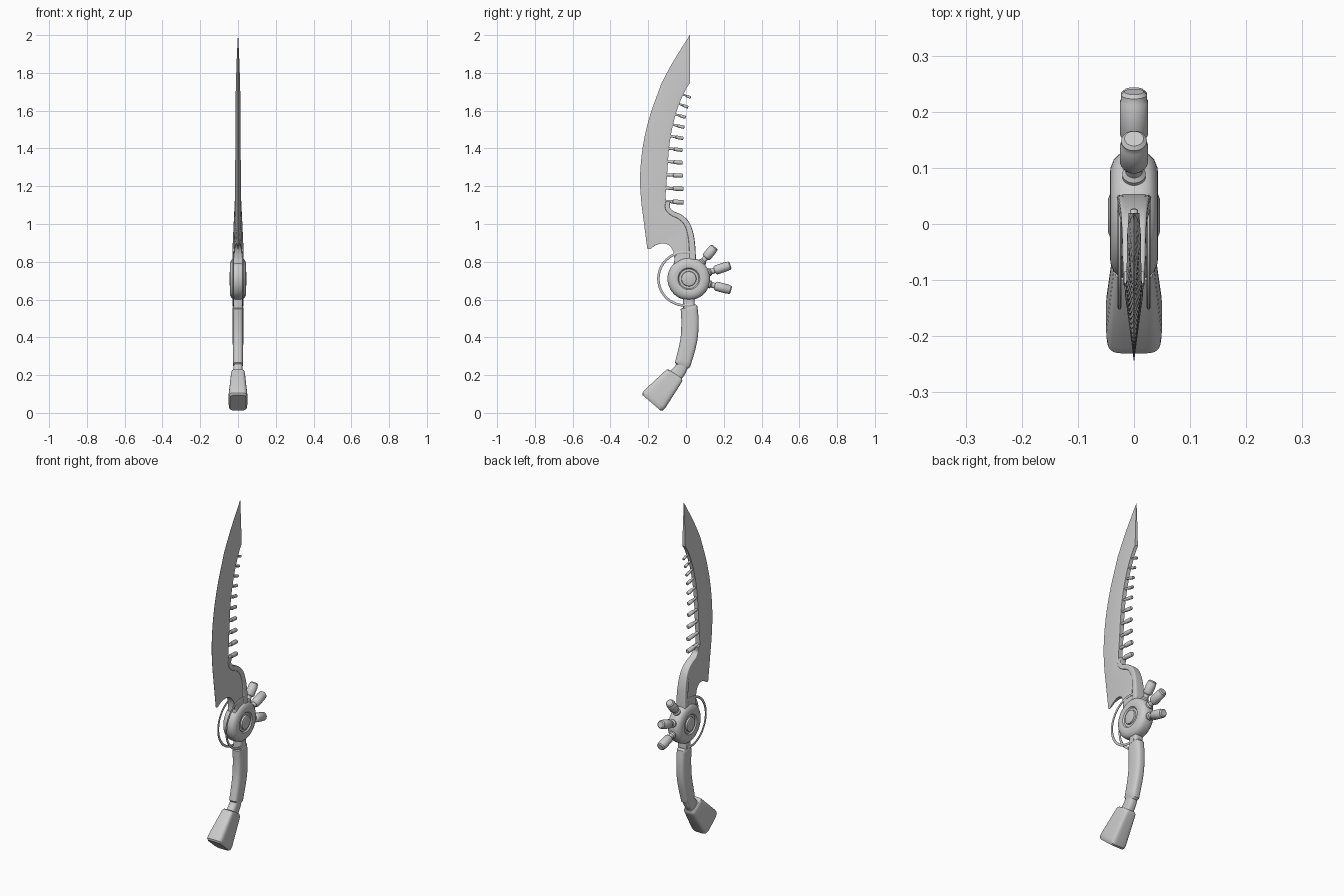
import bpy, bmesh, math
from mathutils import Vector

if "Cube" in bpy.data.objects:
    bpy.data.objects.remove(bpy.data.objects["Cube"])

steel = bpy.data.materials.new("light_grey")
steel.diffuse_color = (0.6, 0.6, 0.6, 1)
steel.use_nodes = True
steel.node_tree.nodes["Principled BSDF"].inputs["Base Color"].default_value = steel.diffuse_color


def spline(pts, steps=4):
    """Smooth a list of equal-length tuples (Catmull-Rom)."""
    P = [Vector(p) for p in pts]
    out = []
    for i in range(len(P) - 1):
        a, b, c, d = P[max(i - 1, 0)], P[i], P[i + 1], P[min(i + 2, len(P) - 1)]
        for s in range(steps):
            t = s / steps
            out.append(0.5 * (2 * b + (c - a) * t + (2 * a - 5 * b + 4 * c - d) * t * t
                              + (3 * b - a - 3 * c + d) * t ** 3))
    return [tuple(v) for v in out + [P[-1]]]


def loft(name, rings, angle=35):
    """Skin closed rings of points and cap both ends."""
    bm = bmesh.new()
    R = [[bm.verts.new(p) for p in r] for r in rings]
    n = len(R[0])
    for a, b in zip(R, R[1:]):
        for i in range(n):
            bm.faces.new((a[i], a[(i + 1) % n], b[(i + 1) % n], b[i]))
    bm.faces.new(R[0])
    bm.faces.new(R[-1])
    bmesh.ops.remove_doubles(bm, verts=bm.verts, dist=1e-5)
    bmesh.ops.recalc_face_normals(bm, faces=bm.faces)
    me = bpy.data.meshes.new(name)
    bm.to_mesh(me)
    bm.free()
    ob = bpy.data.objects.new(name, me)
    bpy.context.collection.objects.link(ob)
    me.materials.append(steel)
    bpy.ops.object.select_all(action='DESELECT')
    ob.select_set(True)
    bpy.context.view_layer.objects.active = ob
    bpy.ops.object.shade_smooth_by_angle(angle=math.radians(angle))
    return ob


def sweep(name, path, n=20, power=2, x0=0, tangent=None):
    """Sweep a superellipse along (y, z, half width in plane, half width in x)."""
    rings = []
    for i, (y, z, a, b) in enumerate(path):
        p, q = path[max(i - 1, 0)], path[min(i + 1, len(path) - 1)]
        t = tangent or Vector((q[0] - p[0], q[1] - p[1])).normalized()
        ring = []
        for k in range(n):
            w = 2 * math.pi * (k + 0.5) / n
            c, s = math.cos(w), math.sin(w)
            u = a * math.copysign(abs(c) ** (2 / power), c)
            v = b * math.copysign(abs(s) ** (2 / power), s)
            ring.append((x0 + v, y - t[1] * u, z + t[0] * u))
        rings.append(ring)
    return loft(name, rings)


def rod(name, y, z, ang, profile, n=16):
    """Straight turned part; profile is (distance, radius)."""
    c, s = math.cos(ang), math.sin(ang)
    return sweep(name, [(y + c * d, z + s * d, r, r) for d, r in profile], n,
                 tangent=Vector((c, s)))


# blade: stations are edge y,z, spine y,z, edge half width, spine half width
tip = [(.02, 2.0, .02, 2.0, 0, .0005), (-.068, 1.86, .02, 1.87, .0005, .007),
       (-.13, 1.745, .02, 1.745, .0005, .011)]
body = [(-.13, 1.745, .02, 1.745, .0005, .011), (-.15, 1.69, -.008, 1.70, .0005, .012),
        (-.192, 1.57, -.052, 1.59, .0005, .013), (-.227, 1.42, -.085, 1.44, .0005, .014),
        (-.243, 1.26, -.100, 1.26, .0005, .015), (-.238, 1.13, -.108, 1.10, .0005, .016),
        (-.222, 1.0, -.075, 1.056, .0005, .017), (-.205, .87, -.03, 1.045, .0005, .018)]
heel = [(-.205, .87, -.03, 1.045, .0005, .018), (-.19, .868, 0, 1.025, .002, .019),
        (-.16, .888, .022, .99, .005, .02), (-.12, .897, .036, .94, .010, .021),
        (-.085, .883, .043, .88, .015, .022), (-.065, .845, .047, .82, .02, .022),
        (-.06, .78, .048, .77, .022, .022)]
stations = spline(tip)[:-1] + spline(body)[:-1] + spline(heel)
rings = []
for ey, ez, sy, sz, ew, sw in stations:
    my, mz = ey + .85 * (sy - ey), ez + .85 * (sz - ez)
    rings.append([(ew, ey, ez), (sw, my, mz), (sw * .85, sy, sz),
                  (-sw * .85, sy, sz), (-sw, my, mz), (-ew, ey, ez)])
loft("blade", rings, 25)

# raised rail following the spine down to the wheel
rail = spline([(-.095, 1.12, .012, .018), (-.098, 1.085, .013, .019), (-.075, 1.058, .013, .02),
               (-.03, 1.036, .014, .021), (.005, 1.0, .015, .023), (.025, .94, .016, .026),
               (.033, .87, .017, .029), (.035, .79, .018, .031)])
sweep("spine_rail", rail, 24, 7)

# studs along the spine
edge = [(-.108, 1.12), (-.104, 1.19), (-.101, 1.26), (-.097, 1.33), (-.091, 1.40),
        (-.08, 1.465), (-.068, 1.525), (-.054, 1.58), (-.035, 1.635), (-.015, 1.685)]
for i, (y, z) in enumerate(edge):
    p, q = edge[max(i - 1, 0)], edge[min(i + 1, 9)]
    ang = math.atan2(q[1] - p[1], q[0] - p[0]) - math.pi / 2
    L, r = .096 - .0058 * i, .0125 - .0006 * i
    rod("spine_stud", y, z, ang, [(-.02, r * .7), (L * .38, r * .7), (L * .42, r),
                                  (L * .95, r), (L, r * .75)], 12)

# wheel turned around the x axis
CY, CZ = .015, .71
half = [(.046, .002), (.046, .03), (.043, .038), (.034, .04), (.034, .052), (.041, .058),
        (.043, .07), (.042, .085), (.036, .1), (.027, .109), (.012, .113)]
prof = half + [(-x, r) for x, r in reversed(half)]
loft("wheel", [[(x, CY + r * math.cos(k * math.pi / 24), CZ + r * math.sin(k * math.pi / 24))
                for k in range(48)] for x, r in prof])

# block joining blade and wheel
sweep("wheel_mount", [(-.005, .845, .055, .026), (-.005, .76, .06, .03)], 24, 7)

# three knobs on the wheel
for deg, end in ((51, .218), (18, .232), (-15, .232)):
    rod("wheel_knob", CY, CZ, math.radians(deg),
        [(.09, .021), (.118, .021), (.125, .015), (.142, .015), (.146, .022), (.152, .025),
         (end - .02, .025), (end - .017, .023), (end - .006, .023), (end, .017)], 24)

# pair of guard hoops
for x in (-.026, .026):
    hoop = [(-.005 + .141 * math.cos(math.radians(w)), .71 + .141 * math.sin(math.radians(w)),
             .007, .004) for w in range(75, 286, 6)]
    sweep("guard_hoop", hoop, 8, 2, x)

# handle
sweep("upper_collar", [(.015, .64, .03, .027), (.015, .54, .03, .027)], 24, 4)
sweep("grip", [(.014, .564, .038, .023)]
      + spline([(.016, .557, .045, .028), (.021, .48, .046, .028), (.014, .38, .045, .028),
                (-.018, .255, .042, .027)]) + [(-.021, .247, .035, .022)], 28, 3.2)
sweep("lower_collar", spline([(-.01, .28, .03, .025), (-.03, .23, .034, .025),
                              (-.07, .18, .038, .026)]), 24, 3)

# pommel
sweep("pommel", [(-.056, .205, .043, .029), (-.060, .199, .051, .035), (-.066, .192, .053, .037),
                 (-.165, .073, .073, .05), (-.176, .060, .072, .049),
                 (-.182, .053, .064, .043)], 32, 5)
